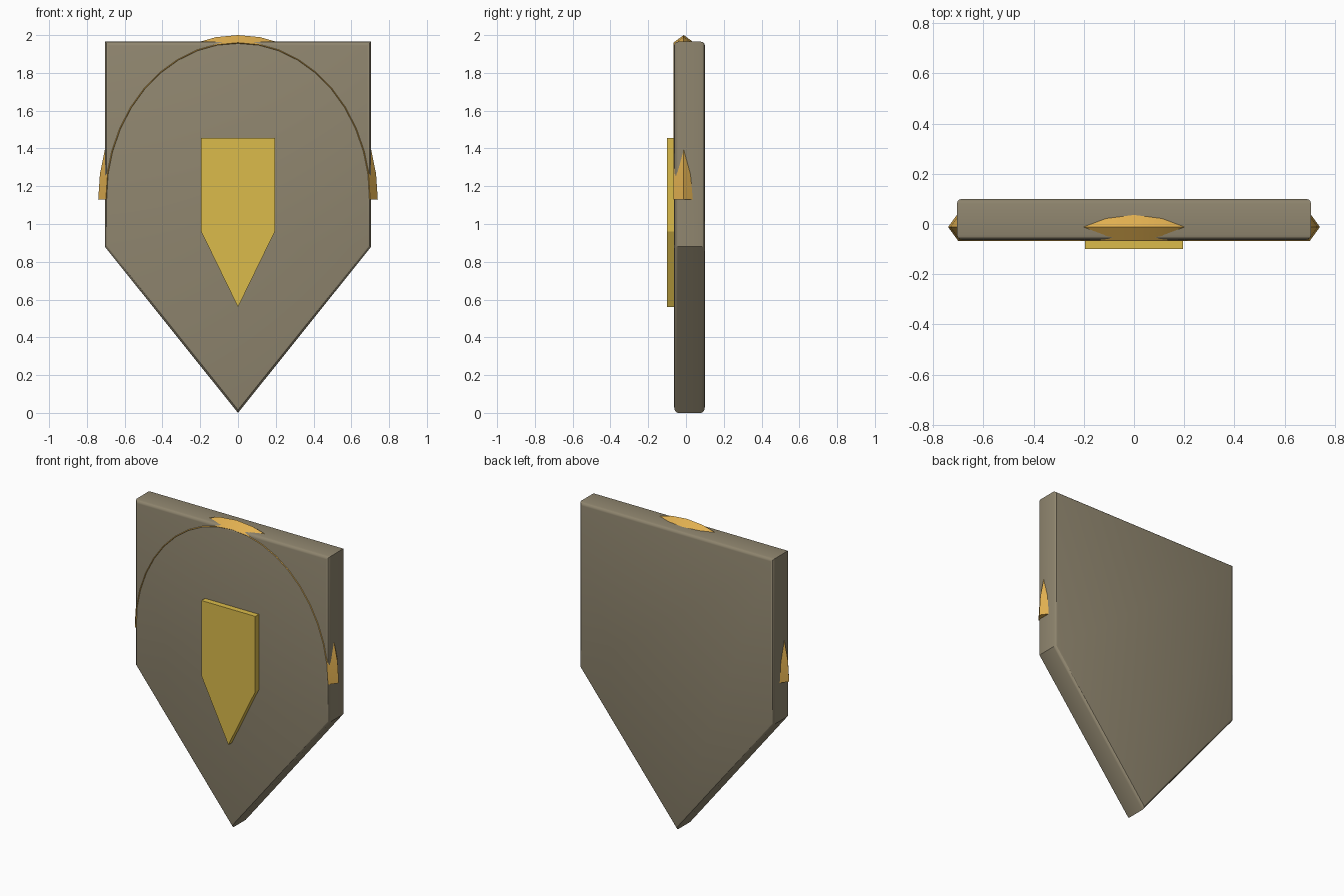
import bpy, bmesh
from math import sin, cos, pi

if "Cube" in bpy.data.objects:
    bpy.data.objects.remove(bpy.data.objects["Cube"])


def material(name, rgb):
    m = bpy.data.materials.new(name)
    m.diffuse_color = (*rgb, 1)
    m.use_nodes = True
    m.node_tree.nodes["Principled BSDF"].inputs["Base Color"].default_value = m.diffuse_color
    return m


def finish(bm, name, mat):
    bmesh.ops.recalc_face_normals(bm, faces=bm.faces)
    me = bpy.data.meshes.new(name)
    bm.to_mesh(me)
    bm.free()
    me.materials.append(mat)
    ob = bpy.data.objects.new(name, me)
    bpy.context.collection.objects.link(ob)
    return ob


def smooth(ob, angle):
    bpy.ops.object.select_all(action='DESELECT')
    bpy.context.view_layer.objects.active = ob
    ob.select_set(True)
    bpy.ops.object.shade_smooth_by_angle(angle=angle)


def plate(name, half, top, shoulder, tip, y0, y1, mat, bevel=0):
    """Pointed five-sided slab between y0 (front) and y1 (back)."""
    outline = [(-half, top), (half, top), (half, shoulder), (0, tip), (-half, shoulder)]
    bm = bmesh.new()
    front = [bm.verts.new((x, y0, z)) for x, z in outline]
    back = [bm.verts.new((x, y1, z)) for x, z in outline]
    bm.faces.new(front)
    bm.faces.new(back[::-1])
    for i in range(5):
        j = (i + 1) % 5
        bm.faces.new((front[i], back[i], back[j], front[j]))
    if bevel:
        # round only the front and back rims
        rims = [e for e in bm.edges if abs(e.verts[0].co.y - e.verts[1].co.y) < 1e-5]
        bmesh.ops.bevel(bm, geom=rims, offset=bevel, segments=3, profile=0.5, affect='EDGES')
    return finish(bm, name, mat)


stone = material("weathered_brown", (0.28, 0.24, 0.16))
gold = material("gold_trim", (0.75, 0.43, 0.08))
yellow = material("yellow_emblem", (0.71, 0.50, 0.07))

# shield body
body = plate("shield_body", 0.705, 1.965, 0.88, 0.0, -0.063, 0.10, stone, bevel=0.02)
smooth(body, pi / 6)

# raised front emblem
plate("shield_emblem", 0.195, 1.455, 0.96, 0.56, -0.10, -0.05, yellow)

# arched rim: diamond section swept along a half ellipse, mostly sunk in the body
N = 20
bm = bmesh.new()
rings = []
for i in range(N + 1):
    a = pi * i / N
    rings.append([bm.verts.new(((0.70 + dr) * cos(a), -0.012 + dy, 1.13 + (0.83 + dr) * sin(a)))
                  for dr, dy in ((0.04, 0), (0, 0.055), (-0.04, 0), (0, -0.055))])
for p, q in zip(rings, rings[1:]):
    for k in range(4):
        m = (k + 1) % 4
        bm.faces.new((p[k], p[m], q[m], q[k]))
bm.faces.new(rings[0])
bm.faces.new(rings[-1][::-1])
rim = finish(bm, "arched_rim", gold)
smooth(rim, pi / 6)
